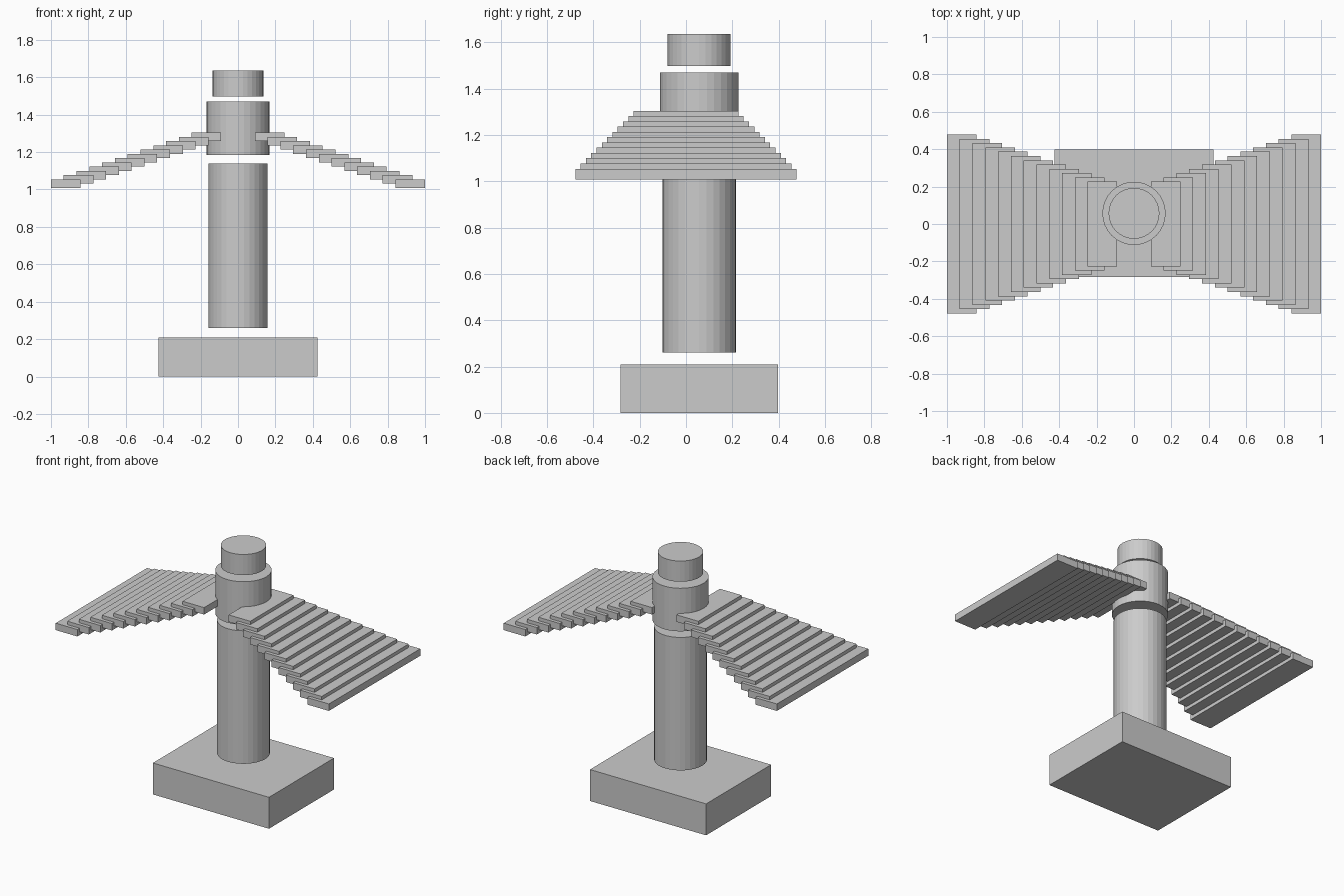
import bpy

if "Cube" in bpy.data.objects:
    bpy.data.objects.remove(bpy.data.objects["Cube"])

AXIS_Y = 0.057  # the pillar sits slightly behind the centre


def box(name, x0, x1, y0, y1, z0, z1):
    bpy.ops.mesh.primitive_cube_add(size=1, location=((x0 + x1) / 2, (y0 + y1) / 2, (z0 + z1) / 2))
    ob = bpy.context.object
    ob.name = name
    ob.scale = (x1 - x0, y1 - y0, z1 - z0)
    return ob


def drum(name, radius, z0, z1):
    bpy.ops.mesh.primitive_cylinder_add(vertices=32, radius=radius, depth=z1 - z0,
                                        location=(0, AXIS_Y, (z0 + z1) / 2))
    bpy.context.object.name = name


# Plinth and stacked round pillar, with small gaps between the parts
box("base", -0.425, 0.425, -0.283, 0.397, 0, 0.208)
drum("column", 0.159, 0.26, 1.14)
drum("hub", 0.169, 1.185, 1.47)
drum("cap", 0.136, 1.498, 1.635)

# Two stepped wings: flat slats that drop and widen outwards
SLATS = 12
for side, label in ((-1, "left"), (1, "right")):
    for i in range(SLATS):
        t = i / (SLATS - 1)
        x = 0.169 + t * (0.921 - 0.169)
        half_y = 0.226 + t * (0.478 - 0.226)
        top = 1.304 + t * (1.054 - 1.304)
        box(f"{label}_wing_slat_{i + 1}", side * x - 0.079, side * x + 0.079,
            -half_y, half_y, top - 0.046, top)
